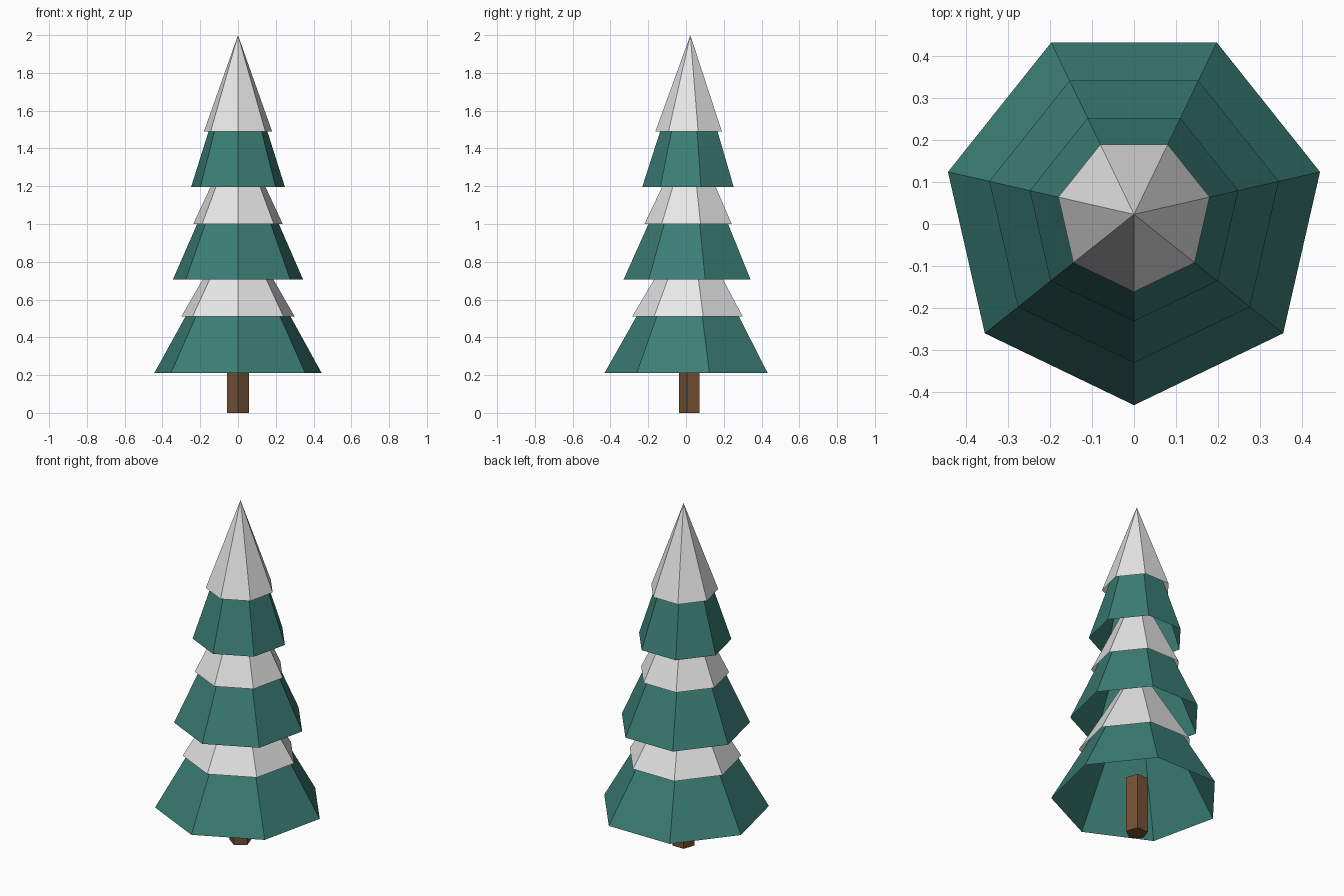
import bpy, bmesh
from math import sin, cos, tau

cube = bpy.data.objects.get("Cube")
if cube:
    bpy.data.objects.remove(cube, do_unlink=True)

CENTRE_Y = 0.023


def material(name, rgb):
    mat = bpy.data.materials.new(name)
    mat.use_nodes = True
    mat.diffuse_color = (*rgb, 1)
    bsdf = next(n for n in mat.node_tree.nodes if n.type == 'BSDF_PRINCIPLED')
    bsdf.inputs["Base Color"].default_value = (*rgb, 1)
    bsdf.inputs["Roughness"].default_value = 0.8
    return mat


green = material("pine green", (0.044, 0.21, 0.18))
white = material("snow white", (0.8, 0.8, 0.8))
brown = material("bark brown", (0.18, 0.083, 0.036))


def ring(bm, sides, radius, z):
    # regular polygon with one corner pointing to the front
    return [bm.verts.new((radius * sin(tau * i / sides),
                          -radius * cos(tau * i / sides), z)) for i in range(sides)]


def finish(bm, name, mat):
    mesh = bpy.data.meshes.new(name)
    bm.to_mesh(mesh)
    bm.free()
    mesh.materials.append(mat)
    obj = bpy.data.objects.new(name, mesh)
    obj.location.y = CENTRE_Y
    bpy.context.collection.objects.link(obj)


def open_cone(name, radius, base, tip, mat, sides=7):
    bm = bmesh.new()
    rim = ring(bm, sides, radius, base)
    apex = bm.verts.new((0, 0, tip))
    for i in range(sides):
        bm.faces.new((rim[i], rim[(i + 1) % sides], apex))
    finish(bm, name, mat)


def prism(name, radius, height, mat, sides=5):
    bm = bmesh.new()
    low, high = ring(bm, sides, radius, 0), ring(bm, sides, radius, height)
    for i in range(sides):
        j = (i + 1) % sides
        bm.faces.new((low[i], low[j], high[j], high[i]))
    bm.faces.new(low[::-1])
    bm.faces.new(high)
    finish(bm, name, mat)


# Trunk
prism("trunk", 0.061, 0.33, brown)

# Hollow branch tiers, each with a snow cap: radius and base of both, cap tip
tiers = {
    "lower": (0.455, 0.21, 0.308, 0.51, 1.03),
    "middle": (0.354, 0.705, 0.243, 1.0, 1.51),
    "upper": (0.255, 1.195, 0.185, 1.49, 2.0),
}
for label, (r, base, snow_r, snow_base, tip) in tiers.items():
    open_cone(label + "_branches", r, base, tip - 0.015, green)
    open_cone(label + "_snow", snow_r, snow_base, tip, white)
